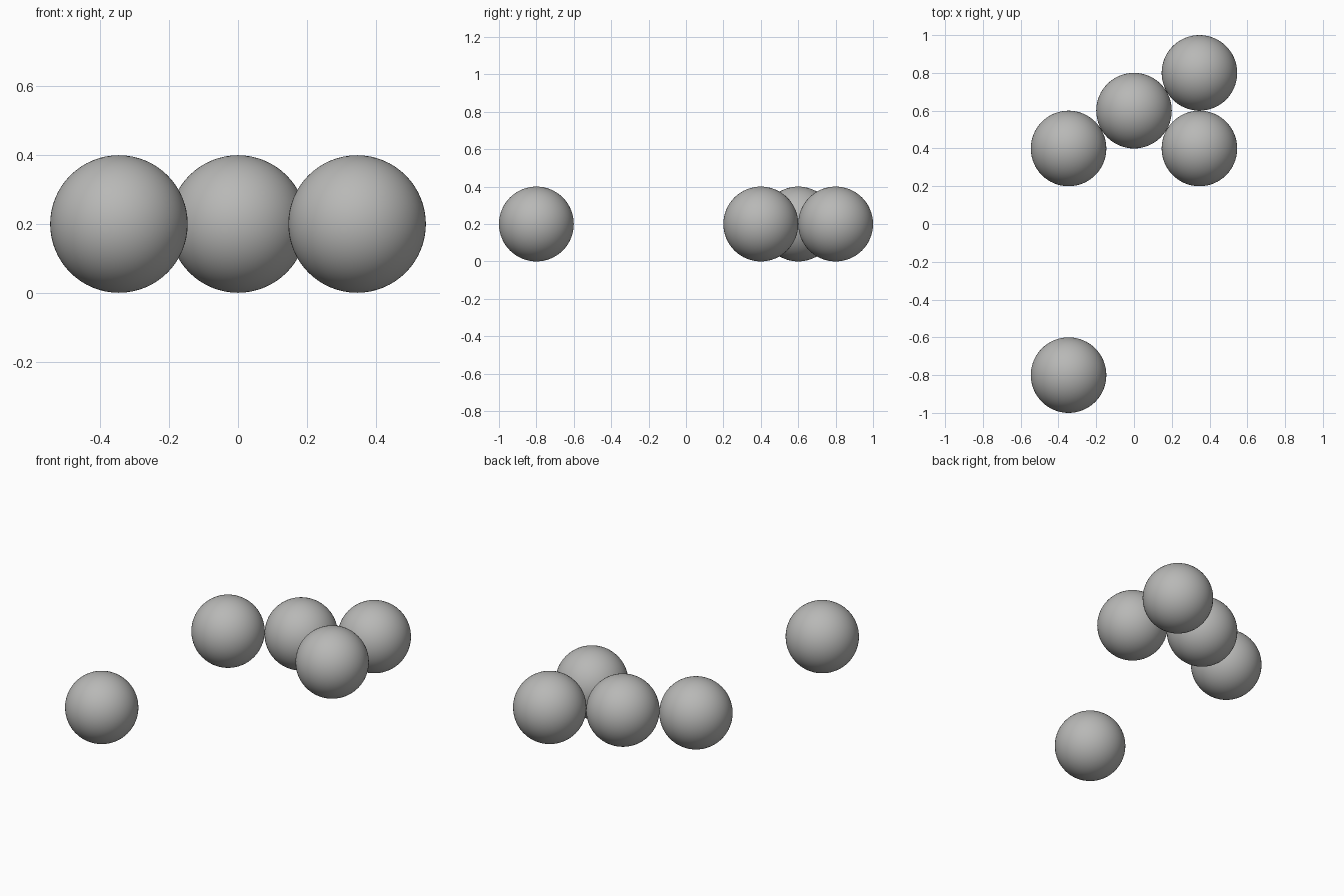
import bpy
import math

if "Cube" in bpy.data.objects:
    bpy.data.objects.remove(bpy.data.objects["Cube"])

R = 0.2                      # ball radius
DX = R * math.sqrt(3)        # column spacing of the triangular packing

grey = bpy.data.materials.new("mid_grey")
grey.diffuse_color = (0.48, 0.48, 0.47, 1.0)
grey.use_nodes = True
grey.node_tree.nodes["Principled BSDF"].inputs["Base Color"].default_value = grey.diffuse_color

# (column, y) of each ball resting on the ground
balls = {
    "ball_front_left": (-1, -0.8),
    "ball_back_left": (-1, 0.4),
    "ball_centre": (0, 0.6),
    "ball_right_inner": (1, 0.4),
    "ball_right_outer": (1, 0.8),
}

for name, (col, y) in balls.items():
    bpy.ops.mesh.primitive_uv_sphere_add(
        segments=64, ring_count=32, radius=R, location=(col * DX, y, R))
    ob = bpy.context.object
    ob.name = name
    ob.data.materials.append(grey)
    bpy.ops.object.shade_smooth()
